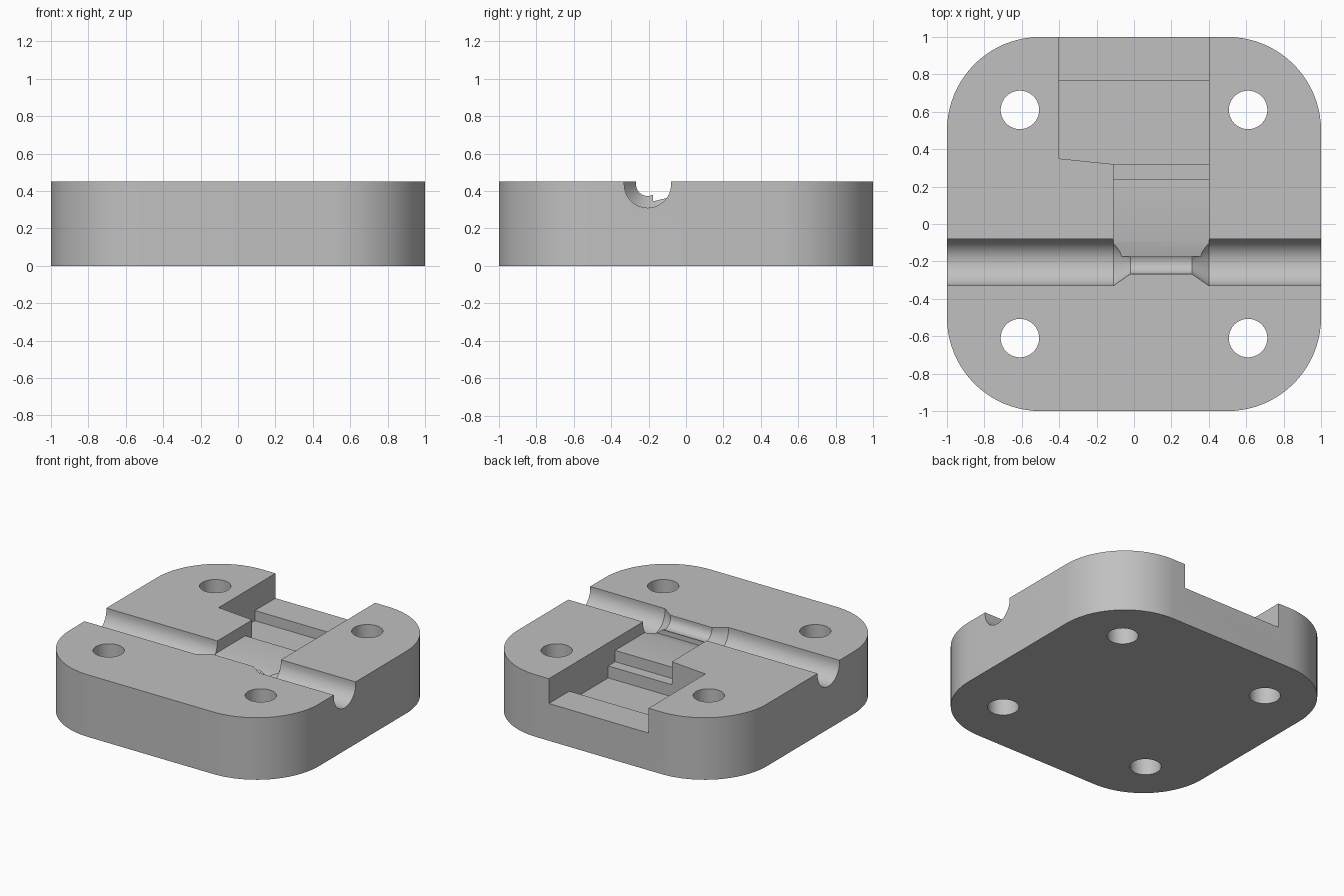
import bpy, bmesh
from math import cos, sin, pi, radians

cube = bpy.data.objects.get("Cube")
if cube:
    bpy.data.objects.remove(cube, do_unlink=True)

HEIGHT, ABOVE = 0.45, 0.6


def loft(name, rings):
    """Closed solid through equal-length rings of points."""
    bm = bmesh.new()
    loops = [[bm.verts.new(p) for p in ring] for ring in rings]
    n = len(loops[0])
    for a, b in zip(loops, loops[1:]):
        for i in range(n):
            j = (i + 1) % n
            bm.faces.new((a[i], a[j], b[j], b[i]))
    bm.faces.new(loops[0])
    bm.faces.new(loops[-1])
    bmesh.ops.recalc_face_normals(bm, faces=bm.faces)
    mesh = bpy.data.meshes.new(name)
    bm.to_mesh(mesh)
    bm.free()
    obj = bpy.data.objects.new(name, mesh)
    bpy.context.collection.objects.link(obj)
    return obj


def prism(name, outline, z0, z1):
    return loft(name, [[(x, y, z) for x, y in outline] for z in (z0, z1)])


def arc(cx, cy, r, start, end, steps):
    angles = [start + (end - start) * i / steps for i in range(steps + 1)]
    return [(cx + r * cos(a), cy + r * sin(a)) for a in angles]


# Rounded square block
corner = 0.5
outline = []
for k, (sx, sy) in enumerate([(1, 1), (-1, 1), (-1, -1), (1, -1)]):
    outline += arc(sx * (1 - corner), sy * (1 - corner), corner,
                   k * pi / 2, (k + 1) * pi / 2, 20)
block = prism("mould_block", outline, 0, HEIGHT)
cutters = []

# Four bolt holes
for sx in (-1, 1):
    for sy in (-1, 1):
        circle = arc(sx * 0.61, sy * 0.61, 0.103, 0, 2 * pi, 40)[:-1]
        cutters.append(prism("bolt_hole_cutter", circle, -0.1, ABOVE))

# Round-bottomed channel with a narrow throat
rings = []
for x, r in [(-1.1, 0.125), (-0.11, 0.125), (-0.02, 0.062),
             (0.31, 0.062), (0.4, 0.125), (1.1, 0.125)]:
    section = arc(-0.205, 0.435, r, pi, 2 * pi, 24)
    section += [(-0.205 + r, ABOVE), (-0.205 - r, ABOVE)]
    rings.append([(x, y, z) for y, z in section])
cutters.append(loft("channel_cutter", rings))

# Stepped slot, sloping down into the throat
steps = [(-0.175, 0.345), (-0.09, 0.365), (0.24, 0.365), (0.24, 0.283),
         (0.33, 0.283), (0.33, ABOVE), (-0.175, ABOVE)]
cutters.append(loft("slot_cutter",
                    [[(x, y, z) for y, z in steps] for x in (-0.11, 0.4)]))

# Deep pocket and the shallower ledge open to the back
pocket = [(-0.4, 0.35), (-0.11, 0.32), (0.4, 0.32), (0.4, 0.765), (-0.4, 0.765)]
cutters.append(prism("pocket_cutter", pocket, 0.196, ABOVE))
ledge = [(-0.4, 0.7), (0.4, 0.7), (0.4, 1.1), (-0.4, 1.1)]
cutters.append(prism("ledge_cutter", ledge, 0.27, ABOVE))

# Cut everything out of the block
bpy.context.view_layer.objects.active = block
for cutter in cutters:
    cutter.hide_render = True
    mod = block.modifiers.new("cut", 'BOOLEAN')
    mod.operation = 'DIFFERENCE'
    mod.solver = 'EXACT'
    mod.object = cutter
    bpy.ops.object.modifier_apply(modifier=mod.name)
    bpy.data.objects.remove(cutter, do_unlink=True)

# Plain grey material
grey = bpy.data.materials.new("plain_grey")
grey.use_nodes = True
colour = (0.53, 0.53, 0.53, 1)
grey.diffuse_color = colour
grey.node_tree.nodes["Principled BSDF"].inputs["Base Color"].default_value = colour
block.data.materials.clear()
block.data.materials.append(grey)

bpy.ops.object.select_all(action='DESELECT')
block.select_set(True)
bpy.ops.object.shade_smooth_by_angle(angle=radians(25))
